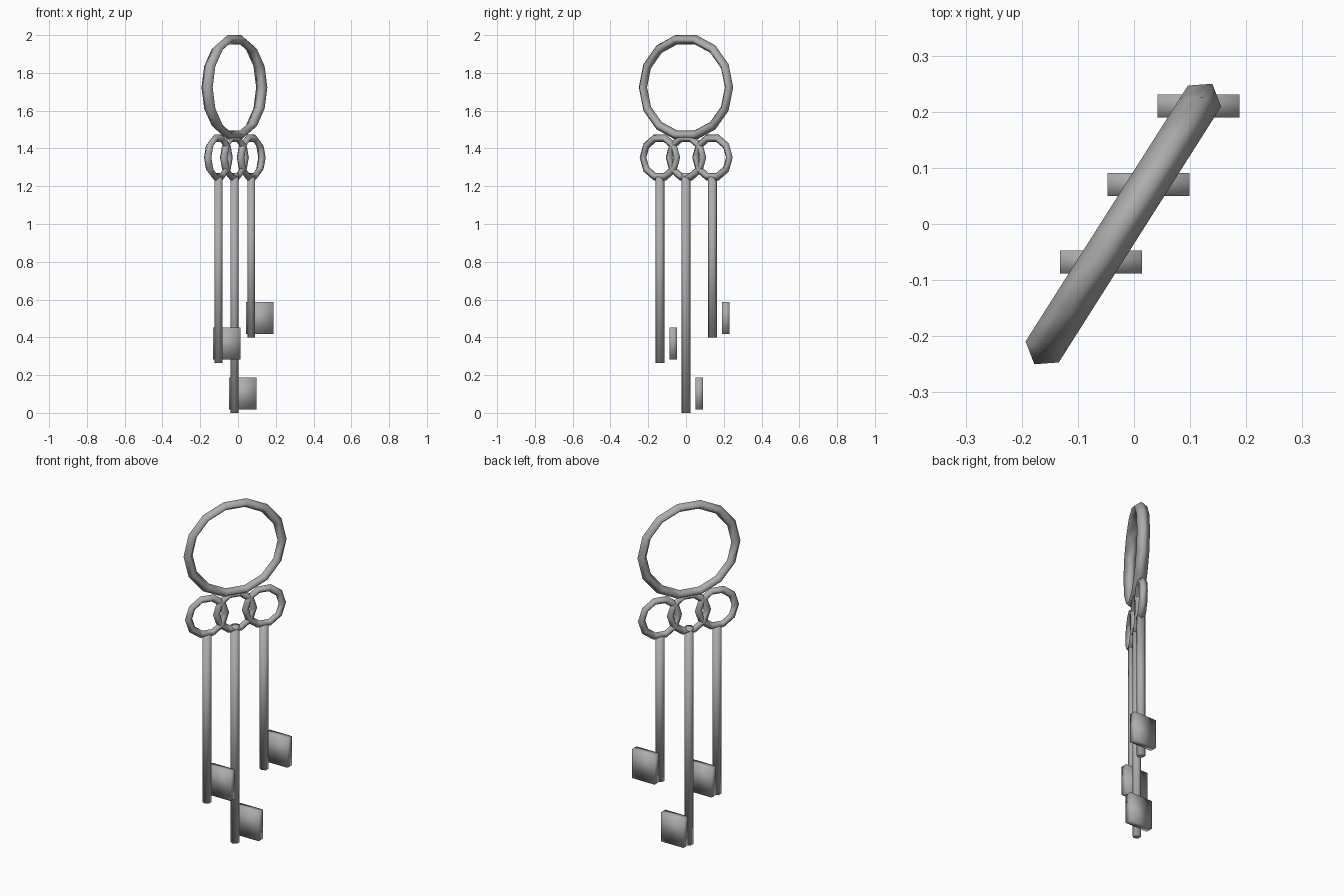
import bpy, bmesh, math
from mathutils import Matrix, Vector

if "Cube" in bpy.data.objects:
    bpy.data.objects.remove(bpy.data.objects["Cube"])

ANGLE = math.radians(57.6)      # heading of the ring plane seen from above

metal = bpy.data.materials.new("grey_metal")
metal.diffuse_color = (0.42, 0.42, 0.42, 1)
metal.use_nodes = True
metal.node_tree.nodes["Principled BSDF"].inputs["Base Color"].default_value = metal.diffuse_color


def finish(name, bm):
    bmesh.ops.recalc_face_normals(bm, faces=bm.faces)
    for f in bm.faces:
        f.smooth = True
    me = bpy.data.meshes.new(name)
    bm.to_mesh(me)
    bm.free()
    me.materials.append(metal)
    ob = bpy.data.objects.new(name, me)
    bpy.context.collection.objects.link(ob)
    return ob


def ring(name, centre, radius, segments, radial, side, squash=1.0):
    """Upright ring with a four-sided diamond section."""
    bm = bmesh.new()
    section = [(radial, 0), (0, side), (-radial, 0), (0, -side)]
    loops = []
    for i in range(segments):
        a = 2 * math.pi * i / segments
        loops.append([bm.verts.new(((radius + r) * math.cos(a), n,
                                    (radius + r) * math.sin(a) * squash))
                      for r, n in section])
    for i in range(segments):
        p, q = loops[i], loops[(i + 1) % segments]
        for j in range(4):
            k = (j + 1) % 4
            bm.faces.new((p[j], p[k], q[k], q[j]))
    bmesh.ops.transform(bm, verts=bm.verts, matrix=Matrix.Translation(Vector(centre))
                        @ Matrix.Rotation(ANGLE, 4, 'Z'))
    finish(name, bm)


def shaft(name, x, y, bottom, top):
    bm = bmesh.new()
    bmesh.ops.create_cone(bm, cap_ends=True, segments=6, radius1=0.024, radius2=0.024,
                          depth=top - bottom,
                          matrix=Matrix.Translation((x, y, (top + bottom) / 2)))
    finish(name, bm)


def bit(name, x, y, z):
    bm = bmesh.new()
    bmesh.ops.create_cube(bm, size=1, matrix=Matrix.Translation((x, y, z))
                          @ Matrix.Diagonal((0.146, 0.041, 0.17, 1)))
    finish(name, bm)


# Large carrying ring
ring("key_ring", (-0.019, 0, 1.723), 0.270, 14, 0.026, 0.035, 0.96)

# Three keys: bow, shaft and bit; (x, y, shaft bottom, shaft top)
keys = [("left", -0.104, -0.138, 0.265, 1.25),
        ("middle", -0.019, 0.0, 0.0, 1.27),
        ("right", 0.070, 0.140, 0.40, 1.25)]
for label, x, y, bottom, top in keys:
    ring(label + "_key_bow", (x, y, 1.352), 0.106, 10, 0.021, 0.023)
    shaft(label + "_key_shaft", x, y, bottom, top)
    bit(label + "_key_bit", x + 0.045, y + 0.070, bottom + 0.102)
